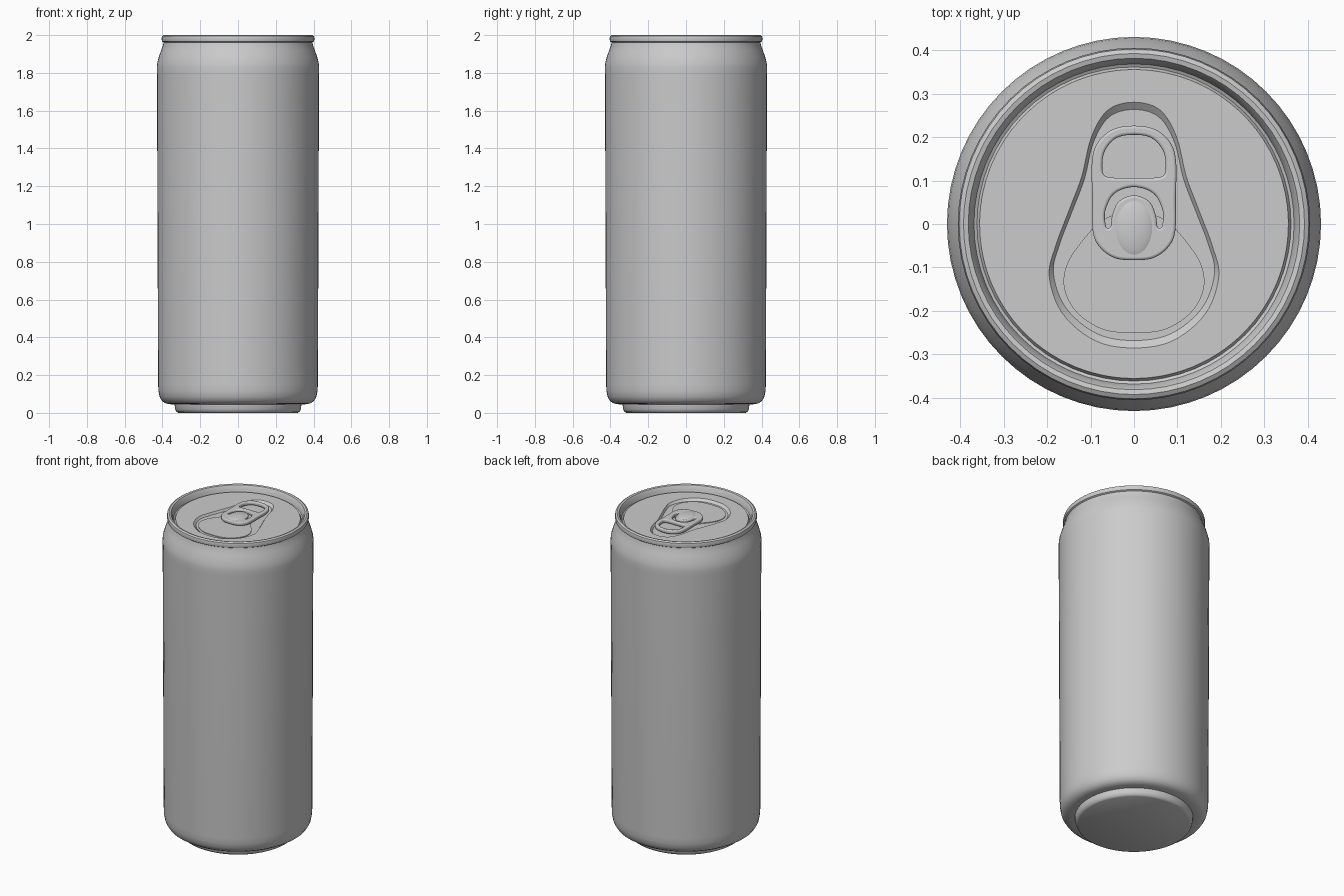
import bpy, bmesh, math
from mathutils import Vector

old = bpy.data.objects.get("Cube")
if old:
    bpy.data.objects.remove(old, do_unlink=True)

metal = bpy.data.materials.new("plain_grey")
metal.use_nodes = True
GREY = (0.6, 0.6, 0.6, 1)
metal.diffuse_color = GREY
metal.node_tree.nodes["Principled BSDF"].inputs["Base Color"].default_value = GREY

LID_Z = 1.965
FLOOR_Z = 1.952


def finish(obj, angle=35):
    """Give the part its material and smooth shading with sharp edges kept."""
    obj.data.materials.clear()
    obj.data.materials.append(metal)
    bpy.ops.object.select_all(action='DESELECT')
    obj.select_set(True)
    bpy.context.view_layer.objects.active = obj
    bpy.ops.object.shade_smooth_by_angle(angle=math.radians(angle))


def outline(half, steps=5):
    """Mirror a right-hand half outline and round it with a closed spline."""
    pts = [Vector(p) for p in half]
    pts += [Vector((-p.x, p.y)) for p in reversed(pts[1:-1])]
    n, out = len(pts), []
    for i in range(n):
        a, b, c, d = (pts[(i + k) % n] for k in (-1, 0, 1, 2))
        for s in range(steps):
            t = s / steps
            out.append(0.5 * (2 * b + (c - a) * t + (2 * a - 5 * b + 4 * c - d) * t ** 2
                              + (3 * b - a - 3 * c + d) * t ** 3))
    return out


def circle(r, n=64):
    return [Vector((r * math.sin(math.tau * i / n), r * math.cos(math.tau * i / n)))
            for i in range(n)]


def loft(name, rings, cap_start=False, cap_end=False):
    """Join clockwise rings, each given as (points, z)."""
    bm = bmesh.new()
    loops = [[bm.verts.new((p.x, p.y, z)) for p in pts] for pts, z in rings]
    for a, b in zip(loops, loops[1:]):
        for i in range(len(a)):
            j = (i + 1) % len(a)
            bm.faces.new((a[i], b[i], b[j], a[j]))
    if cap_start:
        bm.faces.new(loops[0])
    if cap_end:
        bm.faces.new(loops[-1][::-1])
    mesh = bpy.data.meshes.new(name)
    bm.to_mesh(mesh)
    bm.free()
    obj = bpy.data.objects.new(name, mesh)
    bpy.context.collection.objects.link(obj)
    finish(obj)
    return obj


def plate(name, outlines, z, extrude, bevel):
    """Filled flat shape with holes, thickened and rounded at its edges."""
    cu = bpy.data.curves.new(name, 'CURVE')
    cu.dimensions = '2D'
    cu.fill_mode = 'BOTH'
    cu.extrude, cu.bevel_depth, cu.offset = extrude, bevel, -bevel
    cu.bevel_resolution = 2
    for pts in outlines:
        sp = cu.splines.new('POLY')
        sp.points.add(len(pts) - 1)
        for q, p in zip(sp.points, pts):
            q.co = (p.x, p.y, 0, 1)
        sp.use_cyclic_u = True
    obj = bpy.data.objects.new(name, cu)
    bpy.context.collection.objects.link(obj)
    obj.location.z = z
    bpy.ops.object.select_all(action='DESELECT')
    obj.select_set(True)
    bpy.context.view_layer.objects.active = obj
    bpy.ops.object.convert(target='MESH')
    finish(bpy.context.object)


# Can body: foot, wall, shoulder, rolled rim and groove
profile = [(.315, 0), (.326, .006), (.333, .02), (.336, .045), (.365, .046),
           (.385, .051), (.402, .063), (.415, .085), (.421, .115), (.423, .15),
           (.429, 1.8), (.43, 1.83), (.427, 1.855), (.419, 1.885), (.407, 1.92),
           (.398, 1.942), (.394, 1.962), (.402, 1.967), (.405, 1.98),
           (.402, 1.994), (.392, 2.0), (.381, 1.997), (.374, 1.985),
           (.368, 1.957), (.361, 1.953), (.354, LID_Z)]
loft("can_body", [(circle(r), z) for r, z in profile], cap_start=True)

# Lid with a sunken teardrop panel
drop = outline([(0, .28), (.06, .262), (.098, .2), (.12, .11), (.15, .03),
                (.18, -.05), (.195, -.12), (.165, -.205), (.09, -.268), (0, -.285)], 6)
floor = [Vector((p.x * .95, p.y * .94)) for p in drop]
loft("lid", [([p.normalized() * .355 for p in drop], LID_Z), (drop, LID_Z),
             (floor, FLOOR_Z)], cap_end=True)

# Scored mouth panel
mouth = outline([(0, .03), (.07, .01), (.12, -.04), (.155, -.095), (.16, -.15),
                 (.13, -.205), (.07, -.243), (0, -.25)])
plate("mouth_panel", [mouth], FLOOR_Z, .004, 0)

# Pull tab with finger hole and horseshoe slot
tab = outline([(0, .226), (.05, .217), (.085, .185), (.097, .14), (.096, .06),
               (.095, -.015), (.08, -.052), (.045, -.078), (0, -.083)])
finger = outline([(0, .205), (.04, .198), (.066, .17), (.073, .135), (.066, .11),
                  (.03, .106), (0, .106)])
slot = outline([(0, .085), (.045, .07), (.066, .03), (.064, -.006), (.054, -.006),
                (.05, .02), (.035, .052), (0, .066)])
plate("pull_tab", [tab, finger, slot], 1.971, .005, .006)

# Domed tongue in the middle of the tab
bpy.ops.mesh.primitive_uv_sphere_add(segments=32, ring_count=16, radius=1,
                                     location=(0, -.009, 1.972))
tongue = bpy.context.object
tongue.name = "tab_tongue"
tongue.scale = (.05, .074, .018)
finish(tongue, 60)
